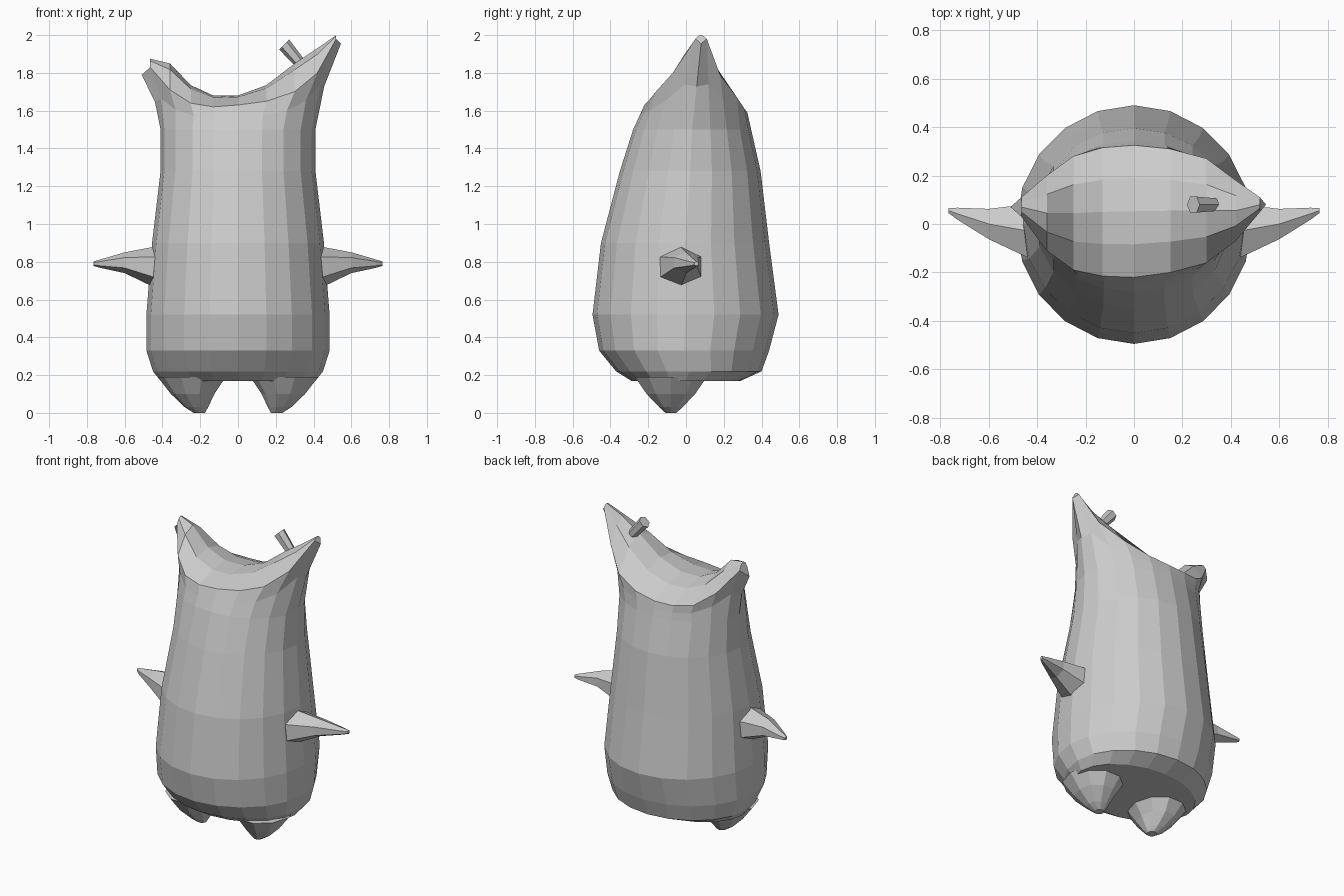
import bpy, bmesh
from math import sin, cos, tau
from mathutils import Vector

if "Cube" in bpy.data.objects:
    bpy.data.objects.remove(bpy.data.objects["Cube"], do_unlink=True)

grey = bpy.data.materials.new("plain grey")
grey.use_nodes = True
COLOUR = (0.6, 0.6, 0.6, 1)
grey.diffuse_color = COLOUR
grey.node_tree.nodes["Principled BSDF"].inputs["Base Color"].default_value = COLOUR


def skin(bm, rings):
    """Join successive point rings with quads; return the vertex rings."""
    loops = [[bm.verts.new(p) for p in ring] for ring in rings]
    for a, b in zip(loops, loops[1:]):
        n = len(a)
        for i in range(n):
            j = (i + 1) % n
            bm.faces.new((a[i], a[j], b[j], b[i]))
    return loops


def finish(bm, name):
    bmesh.ops.recalc_face_normals(bm, faces=bm.faces)
    mesh = bpy.data.meshes.new(name)
    bm.to_mesh(mesh)
    bm.free()
    mesh.materials.append(grey)
    ob = bpy.data.objects.new(name, mesh)
    bpy.context.scene.collection.objects.link(ob)
    return ob


def tube(name, rings):
    bm = bmesh.new()
    loops = skin(bm, rings)
    bm.faces.new(loops[0])
    bm.faces.new(loops[-1])
    return finish(bm, name)


def oval(n, centre, u, v):
    """Ring of n points around centre, spanned by vectors u and v."""
    c, u, v = Vector(centre), Vector(u), Vector(v)
    return [c + u * cos(tau * i / n) + v * sin(tau * i / n) for i in range(n)]


# Body: oval rings as height, half width, front y, back y
N = 20
HALF = N // 2
sections = [(0.17, 0.41, -0.29, 0.29), (0.22, 0.45, -0.37, 0.40),
            (0.33, 0.485, -0.46, 0.44), (0.52, 0.485, -0.495, 0.49),
            (0.90, 0.455, -0.45, 0.44), (1.28, 0.41, -0.35, 0.395),
            (1.50, 0.41, -0.28, 0.345)]
rings = [oval(N, (0, (f + b) / 2, z), (w, 0, 0), (0, (b - f) / 2, 0))
         for z, w, f, b in sections]

# Rim stations from left to right horn: x, front y, back y, front z, back z, crest z
stations = [(0.52, 0.05, 0.11, 1.98, 1.98, 2.0), (0.42, -0.07, 0.18, 1.80, 1.79, 1.93),
            (0.30, -0.16, 0.27, 1.70, 1.67, 1.85), (0.15, -0.20, 0.31, 1.65, 1.61, 1.735),
            (0, -0.22, 0.325, 1.63, 1.59, 1.68), (-0.13, -0.215, 0.315, 1.62, 1.59, 1.68),
            (-0.25, -0.19, 0.28, 1.64, 1.61, 1.735), (-0.36, -0.11, 0.20, 1.71, 1.69, 1.85),
            (-0.465, 0.03, 0.11, 1.83, 1.83, 1.875)]
back = [Vector((x, b, zb)) for x, f, b, zf, zb, c in stations]
front = [Vector((x, f, zf)) for x, f, b, zf, zb, c in stations]
rim = [Vector((0.545, 0.08, 1.955))] + back + [Vector((-0.51, 0.07, 1.79))] + front[::-1]

# Intermediate ring pulled in a little so the horns flare outward
flare = [p.lerp(q, 0.5) for p, q in zip(rings[-1], rim)]
for p in flare:
    p.x *= 0.955
bm = bmesh.new()
loops = skin(bm, rings + [flare, rim])
bm.faces.new(loops[0])

# Saddle between the horns, arched from front rim to back rim
top = loops[-1]
arches = []
for i, (x, f, b, zf, zb, crest) in enumerate(stations):
    row = [top[N - 1 - i]]
    for t in (0.25, 0.5, 0.75):
        base = zf + (zb - zf) * t
        bulge = (crest - (zf + zb) / 2) * 4 * t * (1 - t)
        row.append(bm.verts.new((x, f + (b - f) * t, base + bulge)))
    arches.append(row + [top[i + 1]])
for a, b in zip(arches, arches[1:]):
    for k in range(4):
        bm.faces.new((a[k], a[k + 1], b[k + 1], b[k]))
# Blunt horn ends
bm.faces.new([top[0]] + arches[0])
bm.faces.new([top[HALF]] + arches[-1])
finish(bm, "body")

# Arms and feet on both sides
arm = [(0.43, -0.03, 0.77, 0.13, 0.112), (0.60, 0.0, 0.795, 0.072, 0.055),
       (0.73, 0.043, 0.79, 0.028, 0.022), (0.765, 0.055, 0.79, 0.012, 0.012)]
foot = [(0.245, 0.19, 0.18, 0.20), (0.24, 0.10, 0.115, 0.135),
        (0.22, 0.03, 0.062, 0.065), (0.205, 0.0, 0.03, 0.03)]
for side, s in (("left", 1), ("right", -1)):
    tube(side + "_arm", [oval(6, (s * x, y, z), (0, 0, h), (0, w, 0))
                         for x, y, z, w, h in arm])
    tube(side + "_foot", [oval(10, (s * x, -0.08, z), (s * w, 0, 0), (0, d, 0))
                          for x, z, w, d in foot])

# Small stub on the left horn
across, depth = Vector((0.7, 0, 0.7)), Vector((0, 1, 0))
tube("horn_stub", [oval(6, c, across * r, depth * r)
                   for c, r in (((0.33, 0.08, 1.85), 0.03), ((0.245, 0.08, 1.95), 0.038))])
